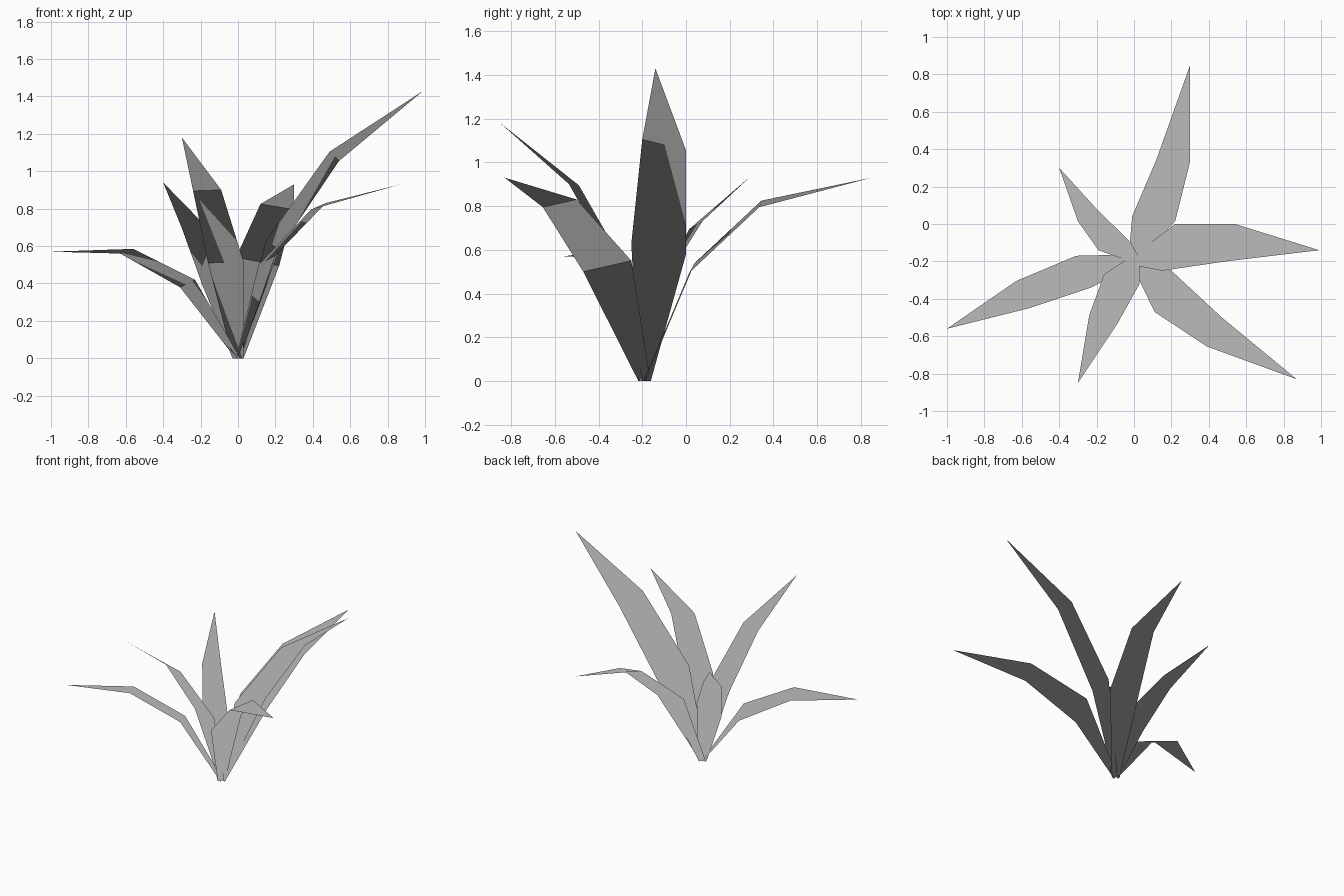
import bpy
from mathutils import Vector

# Remove the default cube
cube = bpy.data.objects.get("Cube")
if cube:
    bpy.data.objects.remove(cube, do_unlink=True)

# Single leaf colour
grey = bpy.data.materials.new("leaf_grey")
grey.use_nodes = True
colour = (0.5, 0.5, 0.5, 1.0)
grey.diffuse_color = colour
shader = grey.node_tree.nodes["Principled BSDF"]
shader.inputs["Base Color"].default_value = colour
shader.inputs["Roughness"].default_value = 0.9

ROOT = Vector((0, -0.19, 0))
BASE_HALF_WIDTH = 0.03


def add_leaf(name, middle, upper, tip):
    """Folded blade: narrow root edge, two creases (left, right points), pointed tip."""
    left, right = (Vector(p) for p in middle)
    # The root edge runs parallel to the first crease
    across = left - right
    across.z = 0
    across = across.normalized() * BASE_HALF_WIDTH
    verts = [ROOT + across, ROOT - across, left, right, *upper, tip]
    # Two quads and a triangle, all facing up
    faces = [(i, i + 1, i + 3, i + 2) for i in (0, 2)] + [(4, 5, 6)]
    mesh = bpy.data.meshes.new(name)
    mesh.from_pydata([tuple(v) for v in verts], [], faces)
    mesh.materials.append(grey)
    mesh.update()
    # Foliage shading: every corner normal points straight up
    mesh.normals_split_custom_set_from_vertices([(0, 0, 1) for v in verts])
    leaf = bpy.data.objects.new(name, mesh)
    bpy.context.collection.objects.link(leaf)
    return leaf


# Six leaves fanned around the root
add_leaf("left_leaf",
         middle=[(.22, 0, .58), (.15, -.25, .63)],
         upper=[(.54, 0, 1.055), (.49, -.2, 1.105)],
         tip=(.99, -.14, 1.43))

add_leaf("front_left_leaf",
         middle=[(.2, -.25, .55), (.11, -.47, .5)],
         upper=[(.47, -.5, .83), (.39, -.655, .795)],
         tip=(.87, -.83, .93))

add_leaf("front_leaf",
         middle=[(.03, -.32, .515), (-.16, -.27, .51)],
         upper=[(-.09, -.535, .9), (-.24, -.49, .895)],
         tip=(-.3, -.85, 1.18))

add_leaf("right_leaf",
         middle=[(-.23, -.34, .42), (-.31, -.17, .38)],
         upper=[(-.56, -.45, .585), (-.63, -.305, .56)],
         tip=(-1, -.56, .57))

add_leaf("back_right_leaf",
         middle=[(-.19, -.14, .39), (-.02, -.095, .46)],
         upper=[(-.3, .015, .695), (-.195, .075, .73)],
         tip=(-.4, .3, .94))

add_leaf("back_leaf",
         middle=[(-.01, .04, .54), (.22, .015, .495)],
         upper=[(.12, .345, .825), (.3, .335, .795)],
         tip=(.3, .85, .93))
